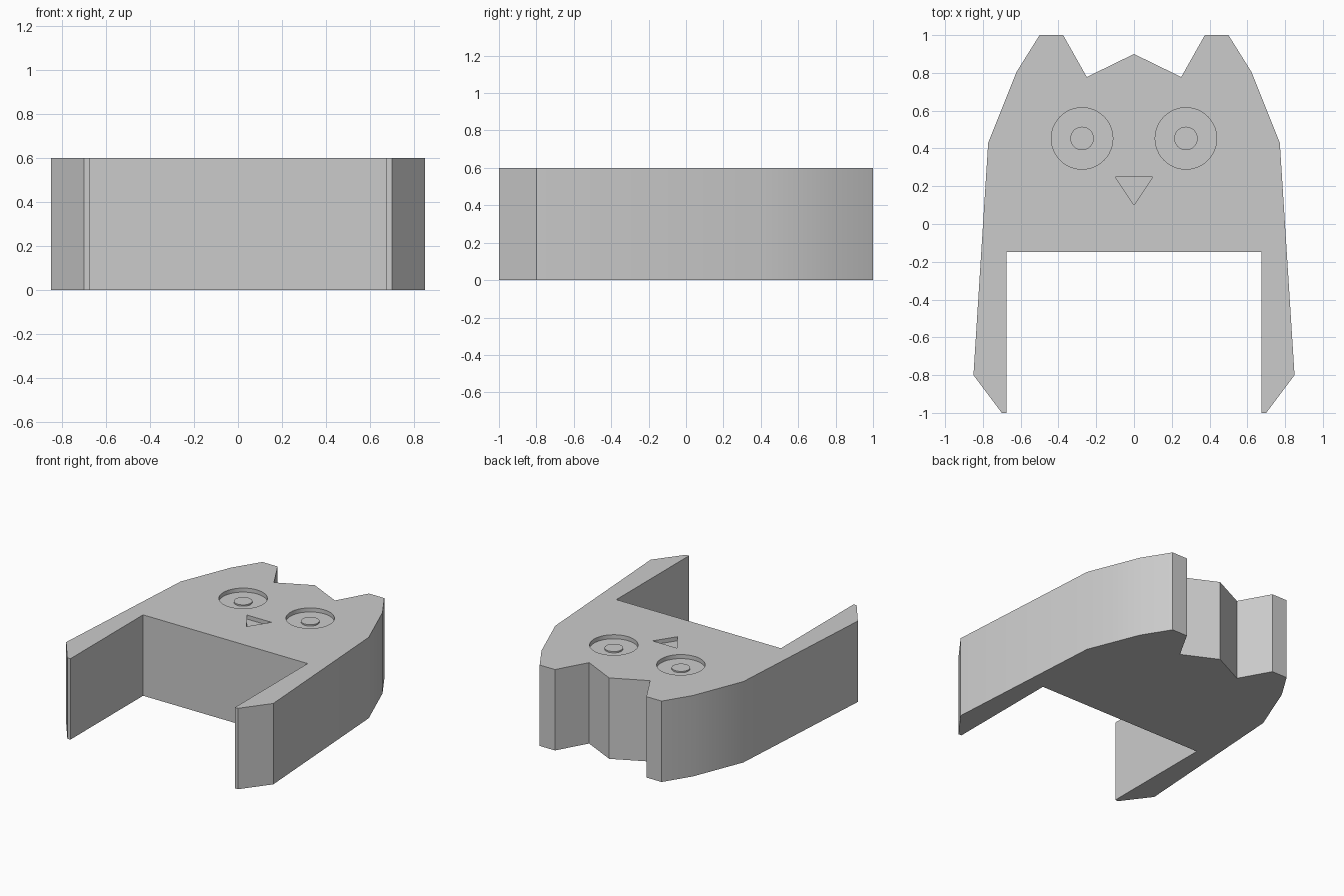
import bpy
import bmesh
import math

cube = bpy.data.objects.get("Cube")
if cube:
    bpy.data.objects.remove(cube, do_unlink=True)

HEIGHT = 0.6
RECESS = 0.03
EYE_X, EYE_Y = 0.275, 0.453

grey = bpy.data.materials.new("light grey")
grey.use_nodes = True
colour = (0.6, 0.6, 0.6, 1)
grey.diffuse_color = colour
grey.node_tree.nodes["Principled BSDF"].inputs["Base Color"].default_value = colour


def prism(name, outline, z0, z1):
    """Extrude a flat outline upwards from z0 to z1."""
    bm = bmesh.new()
    base = bm.faces.new([bm.verts.new((x, y, z0)) for x, y in outline])
    top = bmesh.ops.extrude_face_region(bm, geom=[base])["geom"]
    verts = [v for v in top if isinstance(v, bmesh.types.BMVert)]
    bmesh.ops.translate(bm, verts=verts, vec=(0, 0, z1 - z0))
    bmesh.ops.recalc_face_normals(bm, faces=bm.faces)
    mesh = bpy.data.meshes.new(name)
    bm.to_mesh(mesh)
    bm.free()
    mesh.materials.append(grey)
    obj = bpy.data.objects.new(name, mesh)
    bpy.context.collection.objects.link(obj)
    return obj


def circle(cx, cy, radius, sides=48):
    angles = [2 * math.pi * i / sides for i in range(sides)]
    return [(cx + radius * math.cos(a), cy + radius * math.sin(a)) for a in angles]


def smooth(obj):
    bpy.ops.object.select_all(action="DESELECT")
    obj.select_set(True)
    bpy.context.view_layer.objects.active = obj
    bpy.ops.object.shade_smooth_by_angle(angle=math.radians(30))


# Body: half outline from brow to leg, mirrored to the other side
half = [(0.25, 0.778), (0.375, 1), (0.5, 1), (0.622, 0.805), (0.772, 0.43),
        (0.85, -0.8), (0.7, -1), (0.675, -1), (0.675, -0.148)]
outline = [(0, 0.9)] + half + [(-x, y) for x, y in reversed(half)]
body = prism("owl_body", outline, 0, HEIGHT)

# Recessed eye sockets and beak
floor, above = HEIGHT - RECESS, HEIGHT + 0.1
cutters = [prism("beak_cutter", [(-0.1, 0.25), (0, 0.1), (0.1, 0.25)], floor, above)]
for side, sign in (("left", 1), ("right", -1)):
    cutters.append(prism(side + "_eye_cutter",
                         circle(sign * EYE_X, EYE_Y, 0.163), floor, above))
for cutter in cutters:
    cutter.hide_render = True
    bpy.context.view_layer.objects.active = body
    cut = body.modifiers.new(cutter.name, "BOOLEAN")
    cut.operation = "DIFFERENCE"
    cut.solver = "EXACT"
    cut.object = cutter
    bpy.ops.object.modifier_apply(modifier=cut.name)
    bpy.data.objects.remove(cutter, do_unlink=True)
smooth(body)

# Low round pupils on the socket floors
for side, sign in (("left", 1), ("right", -1)):
    pupil = prism(side + "_pupil", circle(sign * EYE_X, EYE_Y, 0.062),
                  floor - 0.005, floor + 0.01)
    smooth(pupil)
